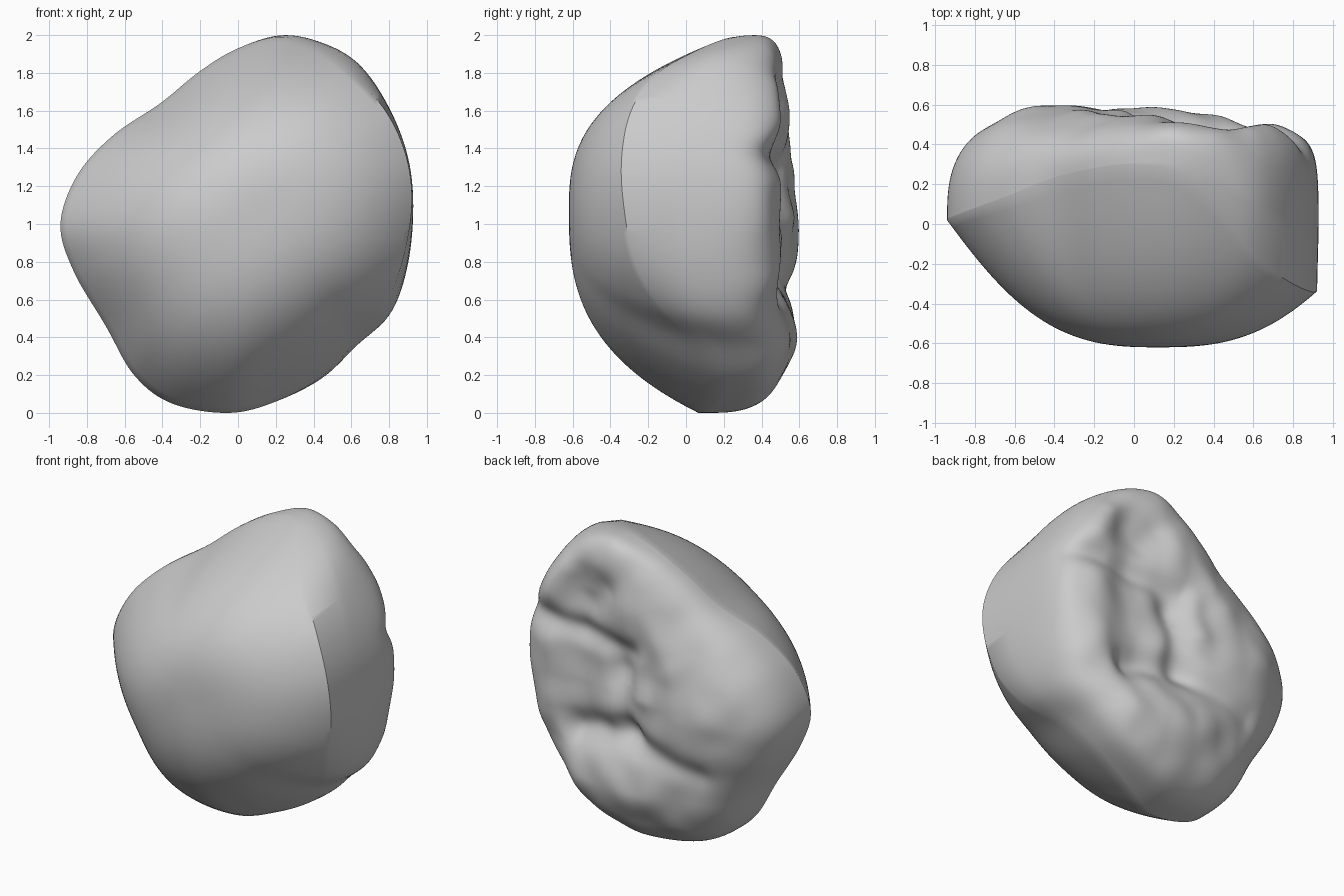
import bpy, bmesh, math
from mathutils import Vector, noise

if "Cube" in bpy.data.objects:
    bpy.data.objects.remove(bpy.data.objects["Cube"])

SEG, FRONT, BACK = 180, 34, 90
CX, CZ, APEX_Y, POWER = 0.12, 1.07, -0.62, 2.75

# rim control points: x, z, y, back squareness, back bulge past the rim
RIM = [
    (0.92, 1.10, -0.33, 9.0, 0.01), (0.89, 1.36, -0.34, 9.5, 0.01),
    (0.78, 1.60, -0.29, 10.0, 0.03), (0.60, 1.79, -0.16, 10.0, 0.08),
    (0.42, 1.93, 0.08, 9.0, 0.04), (0.22, 1.99, 0.26, 6.0, 0.01),
    (0.00, 1.93, 0.30, 3.6, 0.0), (-0.20, 1.81, 0.28, 2.7, 0.0),
    (-0.41, 1.64, 0.23, 2.6, 0.0), (-0.66, 1.47, 0.13, 2.7, 0.0),
    (-0.85, 1.26, 0.06, 2.8, 0.0), (-0.94, 1.00, 0.02, 2.9, 0.0),
    (-0.87, 0.75, 0.03, 3.0, 0.0), (-0.70, 0.46, 0.04, 3.0, 0.0),
    (-0.55, 0.20, 0.05, 3.1, 0.0), (-0.35, 0.05, 0.06, 3.3, 0.0),
    (-0.05, 0.00, 0.07, 3.8, 0.0), (0.20, 0.06, 0.15, 4.8, 0.0),
    (0.44, 0.19, 0.17, 5.5, 0.01), (0.62, 0.37, 0.08, 6.0, 0.02),
    (0.77, 0.56, -0.13, 7.5, 0.06), (0.87, 0.80, -0.27, 8.5, 0.04),
]

# grooves (negative) and ridges (positive) on the back: x0, z0, x1, z1, width, height
FOLDS = [
    (0.12, 1.22, 0.12, 1.22, 0.18, -0.06),
    (0.05, 1.30, 0.85, 1.38, 0.08, -0.04),
    (0.40, 0.80, 0.42, 1.65, 0.17, -0.05),
    (-0.45, 0.62, 0.05, 0.74, 0.09, -0.04),
    (0.05, 0.76, 0.45, 0.68, 0.10, -0.06),
    (0.12, 1.15, 0.10, 0.85, 0.09, -0.04),
    (0.25, 1.66, 0.35, 1.55, 0.10, -0.03),
    (0.70, 0.75, 0.72, 1.15, 0.14, 0.02),
    (0.66, 1.55, 0.60, 1.72, 0.11, 0.03),
    (-0.06, 1.05, -0.02, 1.25, 0.08, 0.02),
    (-0.05, 1.60, -0.25, 1.30, 0.10, 0.02),
    (-0.05, 0.36, 0.42, 0.36, 0.18, 0.06),
    (-0.55, 1.00, -0.40, 0.85, 0.25, 0.04),
]


def spline(points, t):
    """Closed Catmull-Rom curve, any number of channels."""
    n = len(points)
    i, f = int(t), t - int(t)
    a, b, c, d = (points[(i + k) % n] for k in (-1, 0, 1, 2))
    return [0.5 * (2*q + (r - p)*f + (2*p - 5*q + 4*r - s)*f*f + (3*q - p - 3*r + s)*f**3)
            for p, q, r, s in zip(a, b, c, d)]


def back_y(x, z):
    y = 0.55 - 0.09 * x
    p = Vector((x, z))
    for x0, z0, x1, z1, w, h in FOLDS:
        a, ab = Vector((x0, z0)), Vector((x1 - x0, z1 - z0))
        k = max(0, min(1, (p - a).dot(ab) / max(ab.length_squared, 1e-6)))
        y += h * math.exp(-((p - a - ab * k).length / w) ** 2)
    return y + 0.018 * noise.noise(Vector((x * 5, z * 5, 3.1)))


rim = [spline(RIM, j * len(RIM) / SEG) for j in range(SEG)]

# dome steepness per direction, blurred so the front stays free of radial folds;
# the dome is fuller towards the bottom
radius = [math.hypot(p[0] - CX, p[1] - CZ) for p in rim]
steep = []
for p, r in zip(rim, radius):
    up = (p[1] - CZ) / r
    fuller = 1 - 0.24 * max(0, -up) - 0.07 * max(0, up)
    steep.append(fuller * (p[2] - APEX_Y) / r ** POWER)
weights = [(k, math.exp(-(k / 14) ** 2)) for k in range(-30, 31)]
total = sum(w for k, w in weights)
steep = [sum(w * steep[(j + k) % SEG] for k, w in weights) / total for j in range(SEG)]

bm = bmesh.new()
rings = []

# smooth front dome, meeting the rim exactly at s = 1
for i in range(1, FRONT + 1):
    s = i / FRONT
    ring = []
    for (x, z, y, n, b), r, k in zip(rim, radius, steep):
        miss = y - APEX_Y - k * r ** POWER
        py = APEX_Y + k * (r * s) ** POWER + miss * s ** 6
        ring.append(bm.verts.new((CX + (x - CX) * s, py, CZ + (z - CZ) * s)))
    rings.append(ring)

# side wall rolling over into the wrinkled back
for i in range(1, BACK):
    s = 1 - (i / BACK) ** 3
    ring = []
    for x, z, y, n, b in rim:
        h = (1 - s ** n) ** (1 / n)
        r = s + b * 4 * h * (1 - h)
        px, pz = CX + (x - CX) * r, CZ + (z - CZ) * r
        ring.append(bm.verts.new((px, y + (back_y(px, pz) - y) * h, pz)))
    rings.append(ring)

for a, b in zip(rings, rings[1:]):
    for j in range(SEG):
        k = (j + 1) % SEG
        bm.faces.new((a[j], a[k], b[k], b[j]))

front_tip = bm.verts.new((CX, APEX_Y, CZ))
back_tip = bm.verts.new((CX, back_y(CX, CZ), CZ))
for tip, ring in ((front_tip, rings[0]), (back_tip, rings[-1])):
    for j in range(SEG):
        bm.faces.new((tip, ring[j], ring[(j + 1) % SEG]))
bmesh.ops.recalc_face_normals(bm, faces=bm.faces)

# rest on the ground
low = min(v.co.z for v in bm.verts)
bmesh.ops.translate(bm, verts=bm.verts, vec=(0, 0, -low))

mesh = bpy.data.meshes.new("rounded_stone")
bm.to_mesh(mesh)
bm.free()
stone = bpy.data.objects.new("rounded_stone", mesh)
bpy.context.collection.objects.link(stone)
bpy.context.view_layer.objects.active = stone
stone.select_set(True)
bpy.ops.object.shade_smooth_by_angle(angle=math.radians(40))
